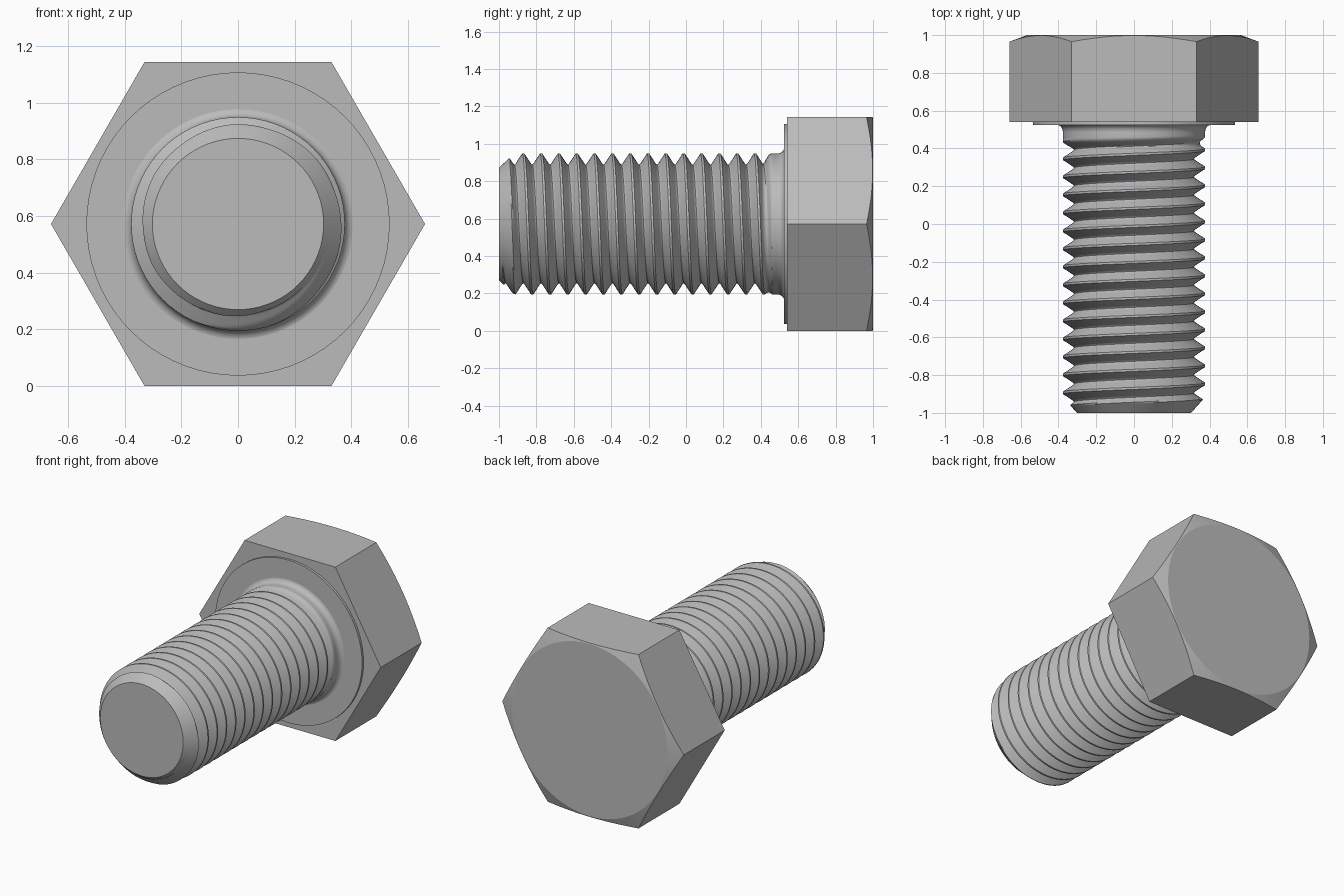
import bpy, bmesh
from math import sin, cos, pi, tau, radians

if "Cube" in bpy.data.objects:
    bpy.data.objects.remove(bpy.data.objects["Cube"])

APOTHEM = 0.5715          # half the distance across the flats
AXIS_Z = APOTHEM          # height of the bolt axis
PITCH, CREST, ROOT = 0.0953, 0.377, 0.318
TIP_Y, NECK_Y = -1.0, 0.49
STEPS = 72                # segments per turn

steel = bpy.data.materials.new("steel grey")
steel.use_nodes = True
GREY = (0.5, 0.5, 0.5, 1)
steel.diffuse_color = GREY
steel.node_tree.nodes["Principled BSDF"].inputs["Base Color"].default_value = GREY


def point(r, a, y):
    """Point around the bolt axis; angle runs from the top towards +x."""
    return (r * sin(a), y, AXIS_Z + r * cos(a))


def finish(name, bm, angle):
    bmesh.ops.recalc_face_normals(bm, faces=bm.faces)
    mesh = bpy.data.meshes.new(name)
    bm.to_mesh(mesh)
    bm.free()
    mesh.materials.append(steel)
    obj = bpy.data.objects.new(name, mesh)
    bpy.context.collection.objects.link(obj)
    bpy.ops.object.select_all(action='DESELECT')
    obj.select_set(True)
    bpy.context.view_layer.objects.active = obj
    bpy.ops.object.shade_smooth_by_angle(angle=radians(angle))
    return obj


def bridge(bm, rings):
    for lo, hi in zip(rings, rings[1:]):
        for i in range(len(lo)):
            k = (i + 1) % len(lo)
            bm.faces.new((lo[i], lo[k], hi[k], hi[i]))


def revolve(name, profile, angle):
    bm = bmesh.new()
    rings = [[bm.verts.new(point(r, tau * i / STEPS, y)) for i in range(STEPS)]
             for r, y in profile]
    bridge(bm, rings)
    return bm, rings


# Hexagonal head with a conical chamfer on its back
def hex_radius(a):
    return APOTHEM / cos((a + pi / 6) % (pi / 3) - pi / 6)


bm = bmesh.new()
angles = [tau * i / STEPS for i in range(STEPS)]
CAP_R = 0.566
front = [bm.verts.new(point(hex_radius(a), a, 0.54)) for a in angles]
edge = [bm.verts.new(point(hex_radius(a), a, 1 - 0.37 * (hex_radius(a) - CAP_R)))
        for a in angles]
cap = [bm.verts.new(point(CAP_R, a, 1.0)) for a in angles]
bridge(bm, [front, edge, cap])
bm.faces.new(front)
bm.faces.new(cap)
finish("hex_head", bm, 15)

# Raised washer face under the head
bm, rings = revolve("washer_face", [(0.535, 0.545), (0.535, 0.525)], 30)
bm.faces.new(rings[-1])
finish("washer_face", bm, 30)

# Neck flaring into the washer face
FILLET = 0.036
flare = [(CREST + FILLET * (1 - cos(t * pi / 12)), NECK_Y + FILLET * sin(t * pi / 12))
         for t in range(7)]
bm, rings = revolve("neck_fillet", flare, 40)
finish("neck_fillet", bm, 40)

# Threaded shank: one right-hand helix swept along the axis
flank = [(0.06 + 0.34 * k / 6, CREST + (0.327 - CREST) * k / 6) for k in range(7)]
half = flank + [(0.45, 0.3205)]
groove = half + [(0.5, ROOT)] + [(1 - t, r) for t, r in reversed(half)]


def thread_point(i, t, r):
    y = -0.87 + PITCH * (i / STEPS + t)
    y = min(max(y, TIP_Y), NECK_Y)
    fade = min(max((y - 0.41) / 0.05, 0), 1)       # groove runs out at the neck
    r += (CREST - r) * fade
    r = min(r, 0.302 + 0.9 * (y - TIP_Y))          # chamfered tip
    return point(r, tau * i / STEPS, y)


bm = bmesh.new()
first, last = -4 * STEPS, 17 * STEPS
rows = {i: [bm.verts.new(thread_point(i, t, r)) for t, r in groove]
        for i in range(first, last)}
for i in range(first, last - STEPS - 1):
    a = rows[i] + rows[i + STEPS][:1]
    b = rows[i + 1] + rows[i + 1 + STEPS][:1]
    for j in range(len(groove)):
        quad = (a[j], b[j], b[j + 1], a[j + 1])
        ys = [v.co.y for v in quad]
        if max(ys) > TIP_Y and min(ys) < NECK_Y:
            bm.faces.new(quad)
bmesh.ops.remove_doubles(bm, verts=bm.verts, dist=0.00005)
bmesh.ops.delete(bm, geom=[v for v in bm.verts if not v.link_faces], context='VERTS')
bmesh.ops.dissolve_degenerate(bm, edges=bm.edges, dist=0.00005)
rim = [e for e in bm.edges if e.is_boundary and all(v.co.y < TIP_Y + 0.001 for v in e.verts)]
bmesh.ops.holes_fill(bm, edges=rim, sides=0)
finish("threaded_shank", bm, 35)
